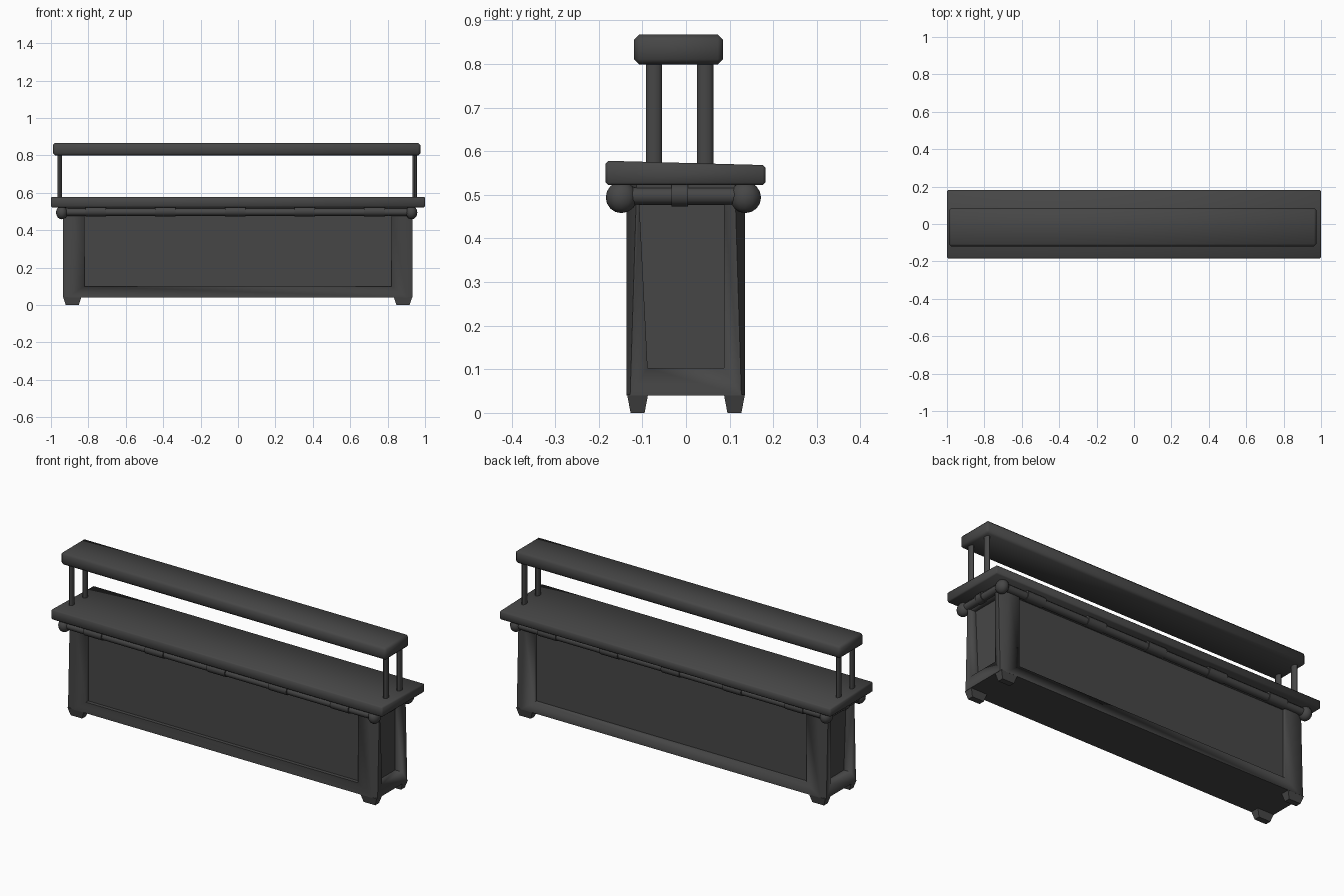
import bpy, bmesh
from math import pi, radians
from mathutils import Matrix

if "Cube" in bpy.data.objects:
    bpy.data.objects.remove(bpy.data.objects["Cube"])

# dark charcoal finish on every part
DARK = bpy.data.materials.new("charcoal")
DARK.diffuse_color = (0.062, 0.062, 0.062, 1)
DARK.use_nodes = True
DARK.node_tree.nodes["Principled BSDF"].inputs["Base Color"].default_value = DARK.diffuse_color


def finish(name, bm, bevel=0.0, smooth=35):
    bmesh.ops.recalc_face_normals(bm, faces=bm.faces)
    me = bpy.data.meshes.new(name)
    bm.to_mesh(me)
    bm.free()
    me.materials.append(DARK)
    ob = bpy.data.objects.new(name, me)
    bpy.context.collection.objects.link(ob)
    bpy.ops.object.select_all(action='DESELECT')
    bpy.context.view_layer.objects.active = ob
    ob.select_set(True)
    if bevel:
        m = ob.modifiers.new("bevel", 'BEVEL')
        m.width = bevel
        bpy.ops.object.modifier_apply(modifier=m.name)
    bpy.ops.object.shade_smooth_by_angle(angle=radians(smooth))
    return ob


def loft(name, rings, bevel=0.0, smooth=35):
    """Capped solid through rings of matching points."""
    bm = bmesh.new()
    vs = [[bm.verts.new(p) for p in r] for r in rings]
    n = len(rings[0])
    for a, b in zip(vs, vs[1:]):
        for i in range(n):
            bm.faces.new((a[i], a[(i + 1) % n], b[(i + 1) % n], b[i]))
    bm.faces.new(vs[0][::-1])
    bm.faces.new(vs[-1])
    return finish(name, bm, bevel, smooth)


def rect(x0, x1, y0, y1, z):
    return [(x0, y0, z), (x1, y0, z), (x1, y1, z), (x0, y1, z)]


def octagon(x0, x1, y0, y1, cx, cy, z):
    return [(x0 + cx, y0, z), (x1 - cx, y0, z), (x1, y0 + cy, z), (x1, y1 - cy, z),
            (x1 - cx, y1, z), (x0 + cx, y1, z), (x0, y1 - cy, z), (x0, y0 + cy, z)]


def rod(name, axis, loc, length, radius, sides=12, scale=(1, 1, 1)):
    bm = bmesh.new()
    rot = {'x': Matrix.Rotation(pi / 2, 4, 'Y'), 'y': Matrix.Rotation(pi / 2, 4, 'X'),
           'z': Matrix.Identity(4)}[axis]
    mat = Matrix.Translation(loc) @ Matrix.Diagonal((*scale, 1)) @ rot
    bmesh.ops.create_cone(bm, cap_ends=True, segments=sides, radius1=radius,
                          radius2=radius, depth=length, matrix=mat)
    return finish(name, bm)


# cabinet body with chamfered corners that widen upwards
X0, X1, Y0, Y1 = -0.936, 0.932, -0.136, 0.135
body = loft("cabinet_body", [octagon(X0, X1, Y0, Y1, 0.03, 0.008, 0.04),
                             octagon(X0, X1, Y0, Y1, 0.05, 0.023, 0.525)])

# recessed panels: long sides shallow, ends deeper with a slanted front edge
cutters = []
for y, d in ((Y0, 0.02), (Y1, 0.02)):
    cutters.append(loft("long_panel_cutter", [rect(-0.822, 0.82, y - d, y + d, z)
                                              for z in (0.10, 0.48)]))
for x, d in ((X0, 0.045), (X1, 0.045)):
    cutters.append(loft("end_panel_cutter", [rect(x - d, x + d, -0.088, 0.087, 0.103),
                                             rect(x - d, x + d, -0.107, 0.087, 0.48)]))
bpy.context.view_layer.objects.active = body
for c in cutters:
    m = body.modifiers.new("panel", 'BOOLEAN')
    m.operation, m.solver, m.object = 'DIFFERENCE', 'EXACT', c
    bpy.ops.object.modifier_move_to_index(modifier=m.name, index=0)
    bpy.ops.object.modifier_apply(modifier=m.name)
    bpy.data.objects.remove(c)

# tapered feet
for fx in (-0.886, 0.882):
    for fy in (-0.111, 0.111):
        loft("foot", [rect(fx - 0.035, fx + 0.035, fy - 0.016, fy + 0.016, 0.0),
                      rect(fx - 0.049, fx + 0.049, fy - 0.024, fy + 0.024, 0.042)])

# counter top, slightly thinner at the back
top = rect(-1, 1, -0.184, 0.182, 0)
loft("counter_top", [[(x, y, 0.522) for x, y, _ in top],
                     [(x, y, 0.578 if y < 0 else 0.568) for x, y, _ in top]], 0.006, 60)

# rail under the counter with sleeves and corner balls
RX, RY, RZ = (-0.942, 0.928), (-0.148, 0.136), 0.497
for y in RY:
    rod("foot_rail_long", 'x', (-0.007, y, RZ), 1.868, 0.02)
    for x in (-0.76, -0.388, -0.015, 0.357, 0.73):
        rod("rail_sleeve", 'x', (x, y, RZ + 0.003), 0.11, 0.026)
for x in RX:
    rod("foot_rail_end", 'y', (x, -0.006, RZ), 0.284, 0.02)
    rod("rail_sleeve", 'y', (x, -0.014, RZ + 0.002), 0.038, 0.026)
    for y in RY:
        bm = bmesh.new()
        bmesh.ops.create_uvsphere(bm, u_segments=12, v_segments=8, radius=0.036,
                                  matrix=Matrix.Translation((x, y, 0.494))
                                  @ Matrix.Diagonal((0.86, 1, 1, 1)))
        finish("corner_ball", bm)

# posts carrying the upper shelf
for x in (-0.952, 0.944):
    for y in (-0.073, 0.044):
        rod("shelf_post", 'z', (x, y, 0.687), 0.24, 0.0185, 12, (0.65, 1, 1))

# upper shelf with softened edges
loft("upper_shelf", [rect(-0.99, 0.975, -0.119, 0.085, z) for z in (0.799, 0.867)], 0.012, 60)
